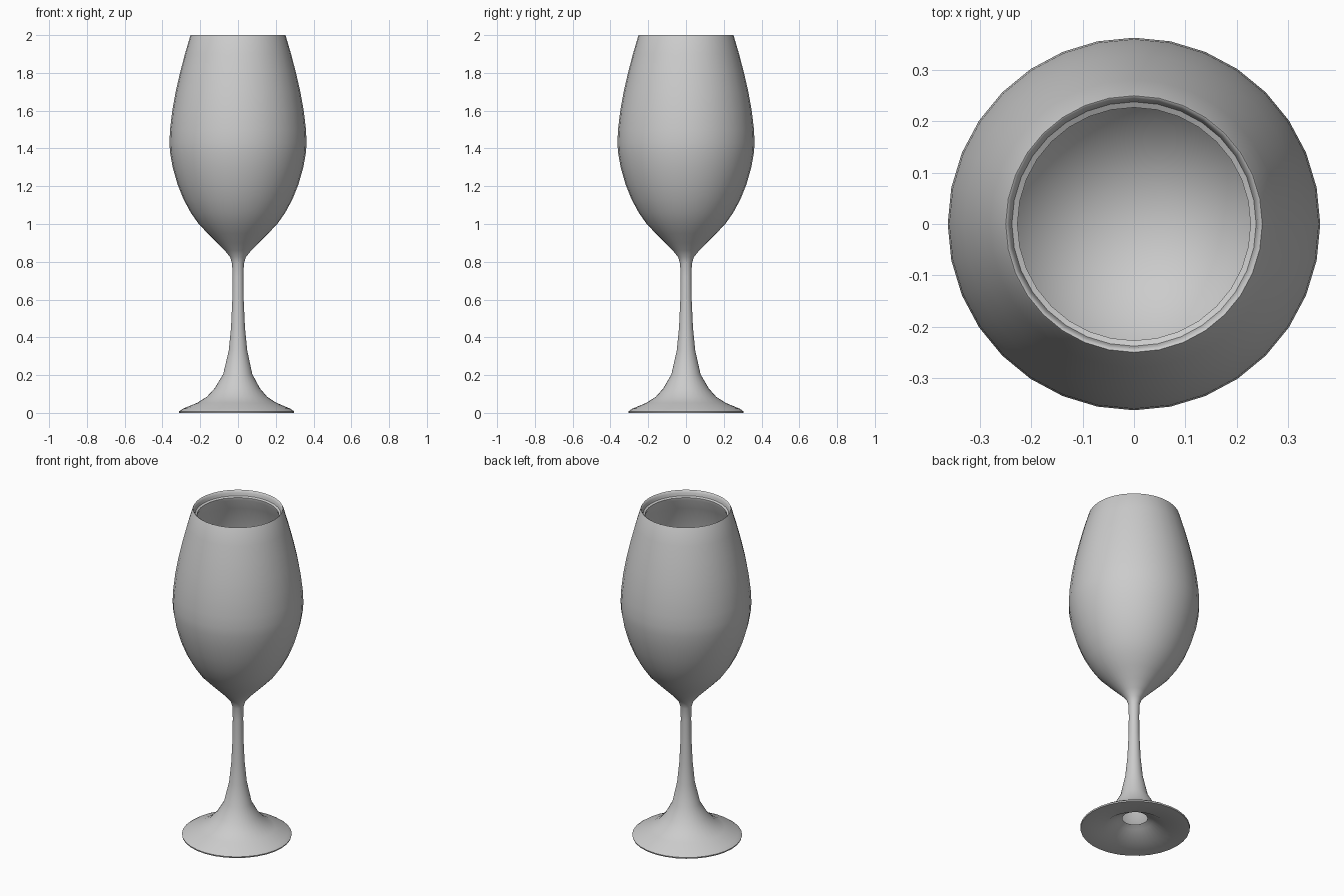
import bpy, bmesh
from math import tau, radians
from mathutils import Vector

if "Cube" in bpy.data.objects:
    bpy.data.objects.remove(bpy.data.objects["Cube"])

SEGMENTS = 32

# Profile sections as (radius, height)
underside = [(0.07, 0.065), (0.10, 0.05), (0.175, 0.004), (0.303, 0.0)]
foot_and_stem = [(0.305, 0.008), (0.285, 0.022), (0.21, 0.053), (0.16, 0.085),
                 (0.12, 0.13), (0.077, 0.205), (0.049, 0.33), (0.037, 0.45),
                 (0.03, 0.6), (0.029, 0.72), (0.031, 0.79)]
bowl_outside = [(0.042, 0.825), (0.07, 0.86), (0.11, 0.9), (0.16, 0.95),
                (0.208, 1.0), (0.25, 1.06), (0.288, 1.13), (0.32, 1.21),
                (0.346, 1.3), (0.36, 1.38), (0.363, 1.43), (0.36, 1.5),
                (0.348, 1.6), (0.33, 1.7), (0.307, 1.8), (0.281, 1.9),
                (0.253, 1.995)]
rim = [(0.25, 2.0), (0.246, 1.998), (0.241, 1.985), (0.238, 1.968), (0.227, 1.962)]
bowl_inside = [(0.229, 1.945), (0.262, 1.88), (0.3, 1.74), (0.325, 1.6),
               (0.336, 1.44), (0.322, 1.3), (0.288, 1.18), (0.235, 1.08),
               (0.165, 1.005), (0.085, 0.963), (0.0, 0.95)]


def lathe(name, profile):
    """Revolve a profile around z into a smooth object."""
    bm = bmesh.new()
    verts = [bm.verts.new((r, 0, z)) for r, z in profile]
    edges = [bm.edges.new(pair) for pair in zip(verts, verts[1:])]
    bmesh.ops.spin(bm, geom=verts + edges, cent=(0, 0, 0), axis=(0, 0, 1),
                   angle=tau, steps=SEGMENTS)
    bmesh.ops.remove_doubles(bm, verts=bm.verts, dist=0.0002)
    bmesh.ops.recalc_face_normals(bm, faces=bm.faces)
    # The foot sits very slightly off centre
    for v in bm.verts:
        v.co.x -= 0.008 * max(0.0, 1 - v.co.z / 0.25)
    mesh = bpy.data.meshes.new(name)
    bm.to_mesh(mesh)
    bm.free()
    obj = bpy.data.objects.new(name, mesh)
    bpy.context.collection.objects.link(obj)
    bpy.ops.object.select_all(action='DESELECT')
    obj.select_set(True)
    bpy.context.view_layer.objects.active = obj
    bpy.ops.object.shade_smooth_by_angle(angle=radians(50))
    return obj


# One continuous glass shell, from the hollow foot up and over the rim
lathe("wine_glass", underside + foot_and_stem + bowl_outside + rim + bowl_inside)
